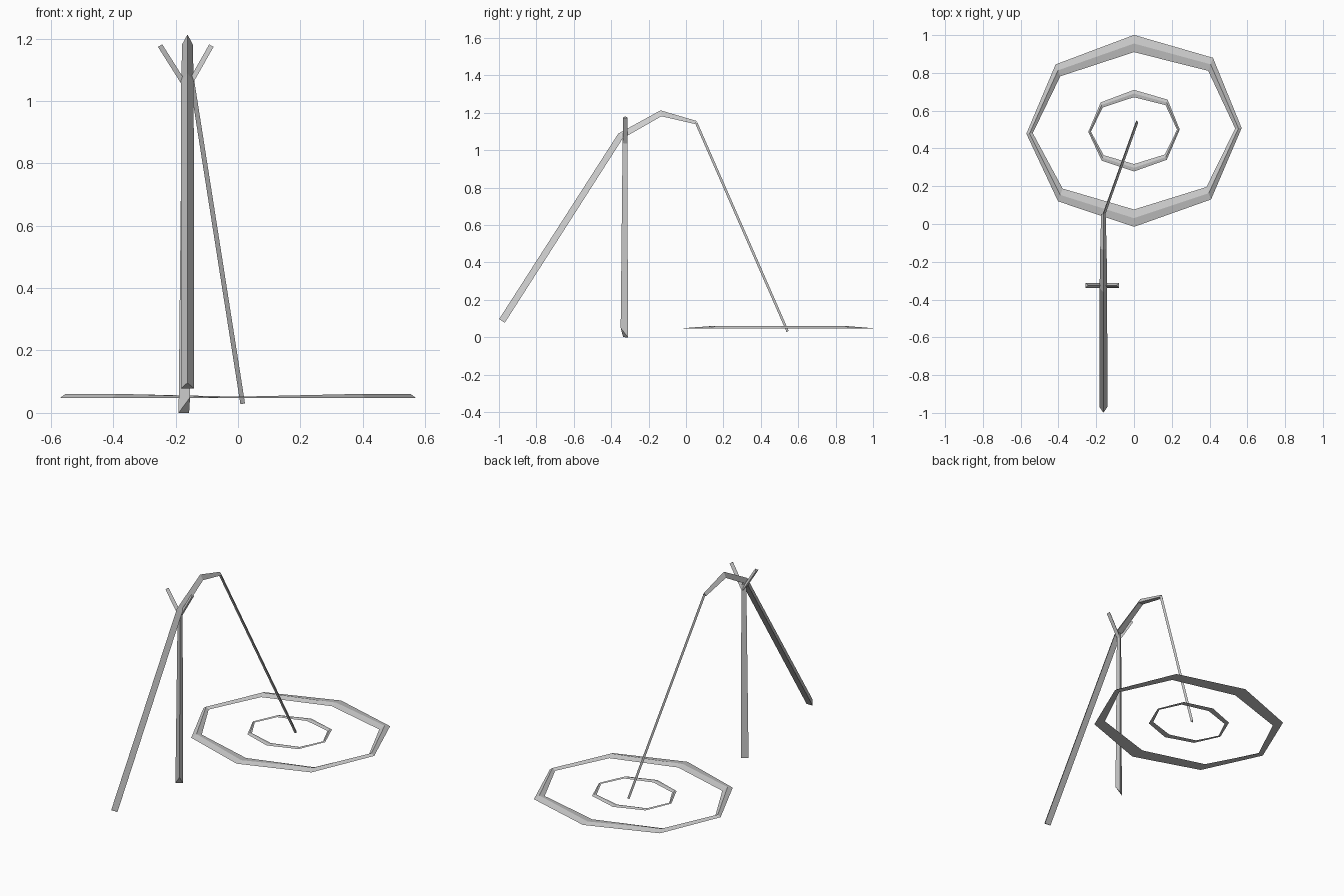
import bpy, bmesh
from mathutils import Vector

if "Cube" in bpy.data.objects:
    bpy.data.objects.remove(bpy.data.objects["Cube"])


def finish(bm, name):
    bmesh.ops.recalc_face_normals(bm, faces=bm.faces)
    mesh = bpy.data.meshes.new(name)
    bm.to_mesh(mesh)
    bm.free()
    obj = bpy.data.objects.new(name, mesh)
    bpy.context.collection.objects.link(obj)
    return obj


def stick(name, path, sizes, side=(1, 0, 0), point=0):
    """Three-sided bar along a path; sizes are (half width, height) pairs.
    point slides the ridge corner of the first end along the bar."""
    pts = [Vector(p) for p in path]
    bm = bmesh.new()
    rings = []
    for i, (p, (w, h)) in enumerate(zip(pts, sizes)):
        t = Vector()
        if i > 0:
            t += (p - pts[i - 1]).normalized()
        if i < len(pts) - 1:
            t += (pts[i + 1] - p).normalized()
        t.normalize()
        s = Vector(side)
        s = (s - t * s.dot(t)).normalized()
        n = s.cross(t)
        ridge = p + n * h * 2 / 3 + t * (point if i == 0 else 0)
        rings.append([bm.verts.new(c) for c in
                      (ridge, p - n * h / 3 + s * w, p - n * h / 3 - s * w)])
    for a, b in zip(rings, rings[1:]):
        for k in range(3):
            m = (k + 1) % 3
            bm.faces.new((a[k], a[m], b[m], b[k]))
    bm.faces.new(rings[0])
    bm.faces.new(rings[-1])
    return finish(bm, name)


# Water ripples: one uneven octagon outline used at two sizes
OUTLINE = [(0, .506), (.418, .385), (.57, .013), (.408, -.365),
           (0, -.51), (-.402, -.375), (-.57, -.017), (-.415, .35)]


def ripple(name, scale):
    bm = bmesh.new()
    loops = []
    for sx, sy, lift in ((1, 1, 0), (.97, .91, 1), (.94, .82, 0)):
        loops.append([bm.verts.new((
            x * sx * scale, .495 + y * sy * scale,
            .048 + lift * scale * (.004 + .009 * min(1, abs(x) / .4))))
            for x, y in OUTLINE])
    for j in range(3):
        a, b = loops[j], loops[(j + 1) % 3]
        for k in range(8):
            m = (k + 1) % 8
            bm.faces.new((a[k], a[m], b[m], b[k]))
    return finish(bm, name)


ripple("outer_ripple", 1)
ripple("inner_ripple", .425)

# Bent rod, ridge facing up and forward
stick("rod",
      [(-.162, -.979, .084), (-.162, -.346, 1.072), (-.162, -.133, 1.192), (-.162, .053, 1.145)],
      [(.021, .036), (.02, .035), (.017, .032), (.012, .018)])

# Line hanging from the rod tip
stick("line", [(-.16, .053, 1.145), (.015, .541, .031)], [(.0075, .013)] * 2)

# Forked support with a slanted cut foot, ridge turned to the front right
stick("support_post", [(-.167, -.332, 0), (-.164, -.327, 1.065)],
      [(.021, .033), (.014, .022)], side=(.8, .6, 0), point=.05)
stick("fork_left", [(-.163, -.325, 1.035), (-.252, -.325, 1.176)],
      [(.013, .016)] * 2, side=(0, 1, 0))
stick("fork_right", [(-.163, -.325, 1.035), (-.083, -.325, 1.176)],
      [(.013, .016)] * 2, side=(0, -1, 0))
